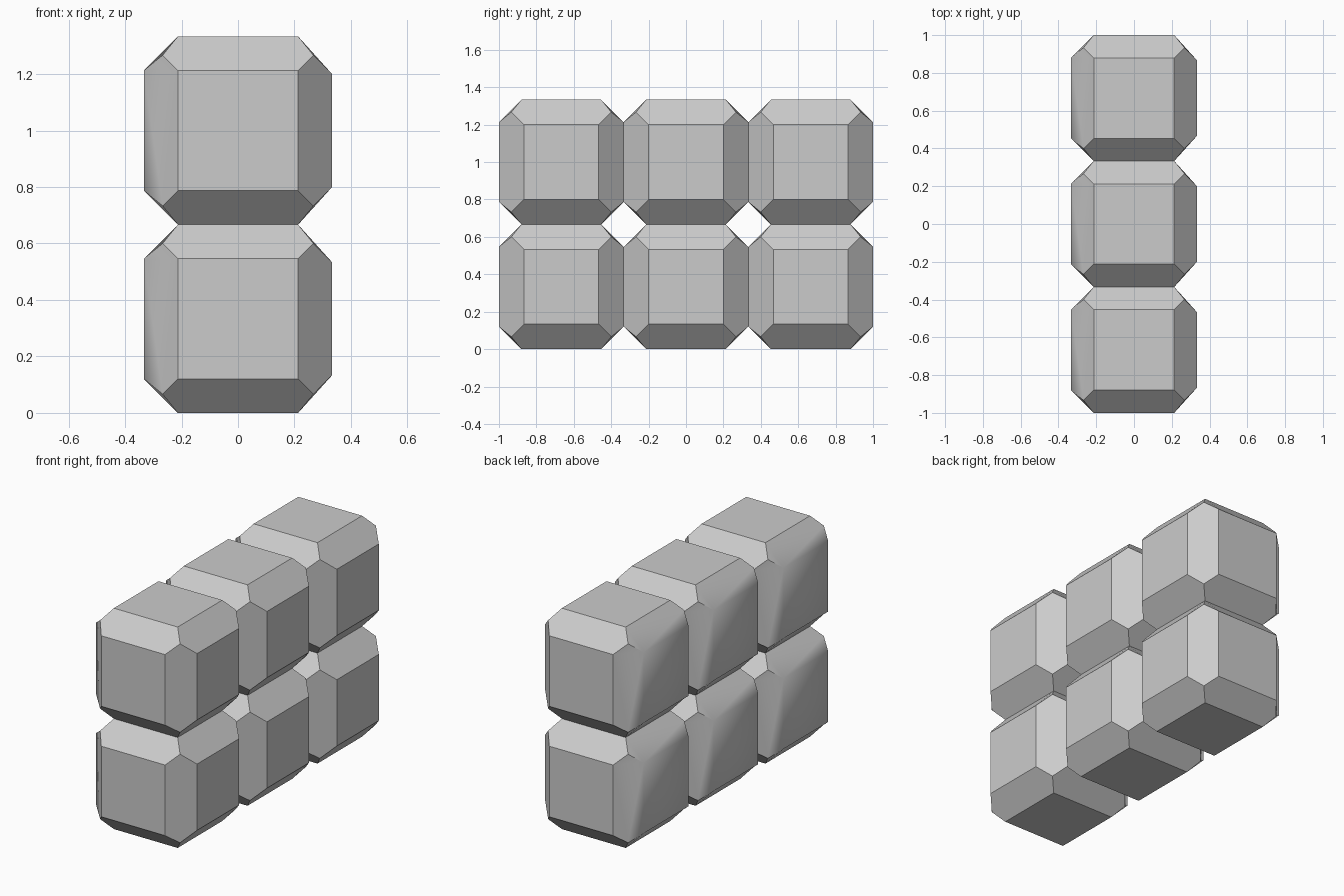
import bpy, bmesh
from mathutils import Vector

if "Cube" in bpy.data.objects:
    bpy.data.objects.remove(bpy.data.objects["Cube"])

H = 1 / 3        # half size of one block
CORNER = 0.267   # where three chamfers meet


def inset(axis, sign):
    # the right-hand face is slightly smaller than the others
    return 0.2 if (axis, sign) == (0, 1) else 0.213


def build_block_mesh():
    bm = bmesh.new()
    cache = {}

    def vert(signs, axis=None):
        # a corner point, or the given axis face's point next to that corner
        key = (tuple(signs), axis)
        if key not in cache:
            size = CORNER if axis is None else inset(axis, signs[axis])
            co = Vector(s * size for s in signs)
            if axis is not None:
                co[axis] = signs[axis] * H
            cache[key] = bm.verts.new(co)
        return cache[key]

    def corner(**kw):
        return [kw["a0"], kw["a1"], kw["a2"]]

    # six flat faces
    left_face = None
    for i in range(3):
        j, k = (i + 1) % 3, (i + 2) % 3
        for s in (-1, 1):
            loop = []
            for u, v in ((-1, -1), (1, -1), (1, 1), (-1, 1)):
                loop.append(vert(corner(**{f"a{i}": s, f"a{j}": u, f"a{k}": v}), i))
            face = bm.faces.new(loop)
            if (i, s) == (0, -1):
                left_face = face

    # twelve six-sided edge chamfers
    for k in range(3):
        i, j = (k + 1) % 3, (k + 2) % 3
        for si in (-1, 1):
            for sj in (-1, 1):
                lo = corner(**{f"a{i}": si, f"a{j}": sj, f"a{k}": -1})
                hi = corner(**{f"a{i}": si, f"a{j}": sj, f"a{k}": 1})
                bm.faces.new([vert(lo, i), vert(hi, i), vert(hi),
                              vert(hi, j), vert(lo, j), vert(lo)])

    bmesh.ops.recalc_face_normals(bm, faces=bm.faces[:])

    # crisp edges everywhere except around the softly shaded left face
    for f in bm.faces:
        f.smooth = True
    for e in bm.edges:
        e.smooth = left_face in e.link_faces

    mesh = bpy.data.meshes.new("block")
    bm.to_mesh(mesh)
    bm.free()
    return mesh


# wall of blocks: three along y, two high
block = build_block_mesh()
for row, level in enumerate(("lower", "upper")):
    for col, place in enumerate(("front", "middle", "back")):
        ob = bpy.data.objects.new(f"{level}_{place}_block", block)
        ob.location = (0, (col - 1) * 2 * H, H + row * 2 * H)
        bpy.context.collection.objects.link(ob)
